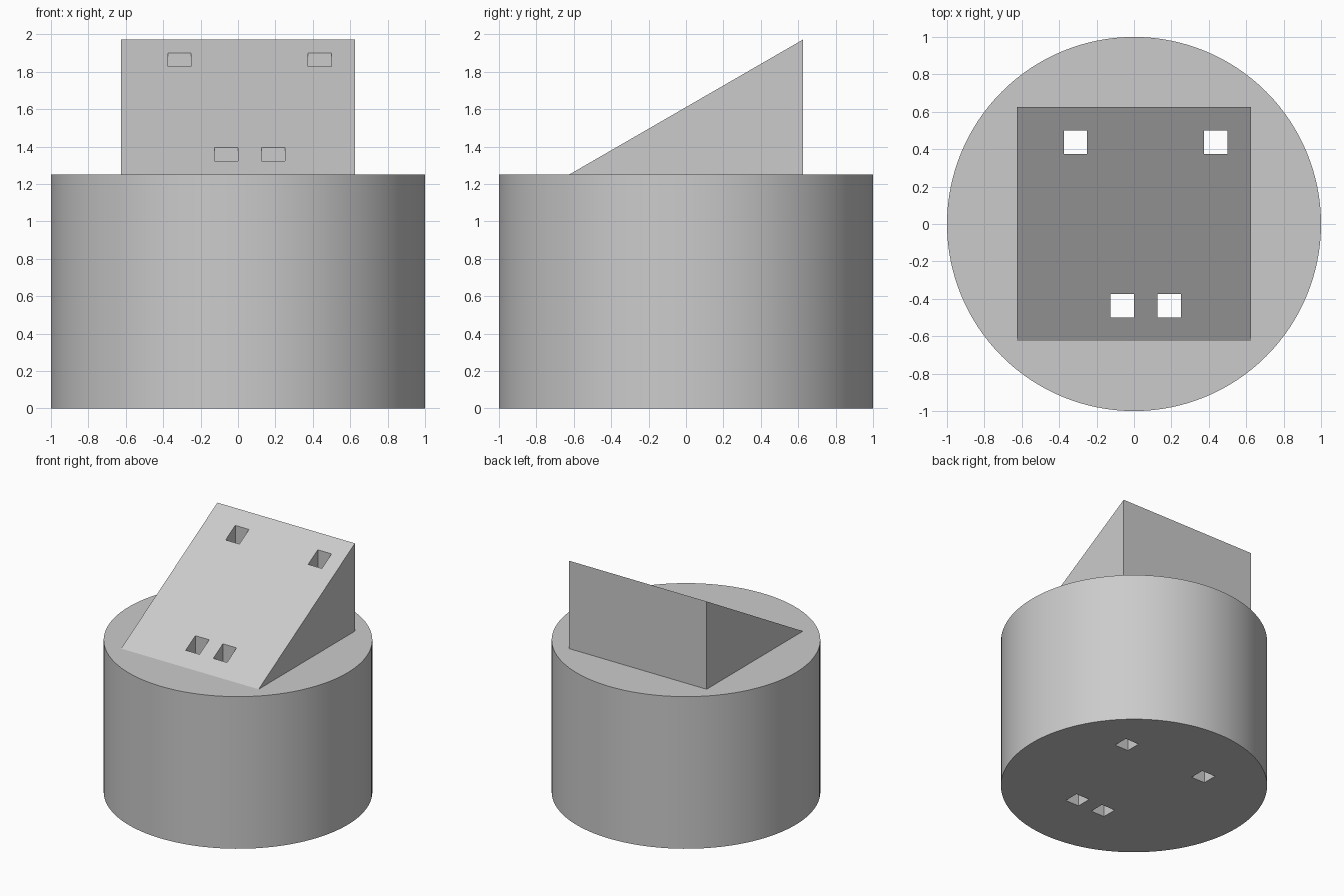
import bpy, bmesh, math

cube = bpy.data.objects.get("Cube")
if cube:
    bpy.data.objects.remove(cube)

BASE_R, BASE_H = 1.0, 1.25
HALF, SLOPE = 0.625, math.tan(math.radians(30))
HOLE = 0.125

grey = bpy.data.materials.new("plain grey")
grey.use_nodes = True
colour = (0.6, 0.6, 0.6, 1)
grey.diffuse_color = colour
grey.node_tree.nodes["Principled BSDF"].inputs["Base Color"].default_value = colour


def finish(name, bm):
    bmesh.ops.recalc_face_normals(bm, faces=bm.faces)
    mesh = bpy.data.meshes.new(name)
    bm.to_mesh(mesh)
    bm.free()
    mesh.materials.append(grey)
    obj = bpy.data.objects.new(name, mesh)
    bpy.context.collection.objects.link(obj)
    return obj


def combine(target, tool, operation):
    mod = target.modifiers.new(operation.title(), 'BOOLEAN')
    mod.object, mod.operation, mod.solver = tool, operation, 'EXACT'
    bpy.context.view_layer.objects.active = target
    bpy.ops.object.modifier_apply(modifier=mod.name)
    bpy.data.objects.remove(tool)


# Round base
bm = bmesh.new()
bmesh.ops.create_cone(bm, cap_ends=True, segments=128, radius1=BASE_R,
                      radius2=BASE_R, depth=BASE_H)
bmesh.ops.translate(bm, vec=(0, 0, BASE_H / 2), verts=bm.verts)
body = finish("base_with_sloped_block", bm)

# Sloped block, its lower edge sunk slightly into the base
sink = 0.05
low = BASE_H - sink
profile = [(-HALF - sink / SLOPE, low), (HALF, low),
           (HALF, BASE_H + 2 * HALF * SLOPE)]
bm = bmesh.new()
side = bm.faces.new([bm.verts.new((-HALF, y, z)) for y, z in profile])
swept = bmesh.ops.extrude_face_region(bm, geom=[side])["geom"]
bmesh.ops.translate(bm, vec=(2 * HALF, 0, 0),
                    verts=[v for v in swept if isinstance(v, bmesh.types.BMVert)])
combine(body, finish("sloped_block", bm), 'UNION')

# Four square holes running from the slope right through the base
bm = bmesh.new()
for x, y in ((-0.3125, 0.4375), (0.4375, 0.4375),
             (-0.0625, -0.4375), (0.1875, -0.4375)):
    verts = bmesh.ops.create_cube(bm, size=1)["verts"]
    bmesh.ops.scale(bm, vec=(HOLE, HOLE, 5), verts=verts)
    bmesh.ops.translate(bm, vec=(x, y, 1), verts=verts)
cutter = finish("hole_cutter", bm)
cutter.hide_render = True
combine(body, cutter, 'DIFFERENCE')

# Smooth round wall with sharp edges elsewhere
bpy.ops.object.select_all(action='DESELECT')
body.select_set(True)
bpy.context.view_layer.objects.active = body
bpy.ops.object.shade_smooth_by_angle(angle=math.radians(20))
